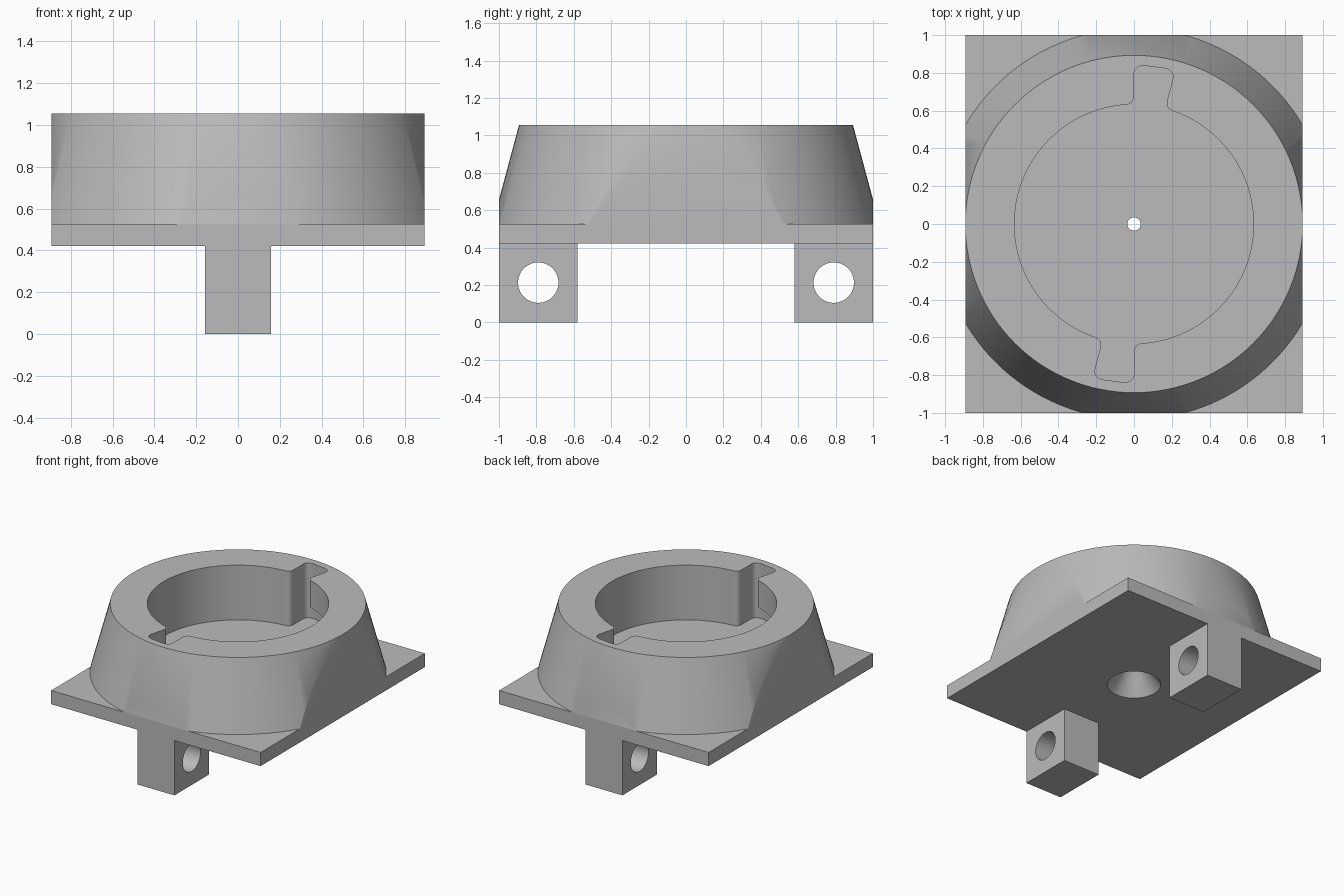
import bpy
import bmesh
from math import radians, cos, sin
from mathutils import Vector

HALF_X = 0.893
PLATE_LOW, PLATE_TOP, TOP = 0.422, 0.527, 1.055
FLOOR = 0.633
BORE, SLOT = 0.633, 0.84

old = bpy.data.objects.get("Cube")
if old:
    bpy.data.objects.remove(old, do_unlink=True)

grey = bpy.data.materials.new("plain grey")
grey.use_nodes = True
colour = (0.5, 0.5, 0.5, 1)
grey.diffuse_color = colour
grey.node_tree.nodes["Principled BSDF"].inputs["Base Color"].default_value = colour


def finish(name, bm):
    bmesh.ops.recalc_face_normals(bm, faces=bm.faces)
    mesh = bpy.data.meshes.new(name)
    bm.to_mesh(mesh)
    bm.free()
    mesh.materials.append(grey)
    obj = bpy.data.objects.new(name, mesh)
    bpy.context.collection.objects.link(obj)
    return obj


def prism(name, points, low, high):
    bm = bmesh.new()
    face = bm.faces.new([bm.verts.new((p[0], p[1], low)) for p in points])
    top = bmesh.ops.extrude_face_region(bm, geom=[face])["geom"]
    verts = [v for v in top if isinstance(v, bmesh.types.BMVert)]
    bmesh.ops.translate(bm, verts=verts, vec=(0, 0, high - low))
    return finish(name, bm)


def box(name, x, y0, y1, z0, z1):
    return prism(name, [(-x, y0), (x, y0), (x, y1), (-x, y1)], z0, z1)


def cone(name, r_low, r_high, low, high, sides=128):
    bm = bmesh.new()
    bmesh.ops.create_cone(bm, cap_ends=True, segments=sides,
                          radius1=r_low, radius2=r_high, depth=high - low)
    bmesh.ops.translate(bm, verts=bm.verts, vec=(0, 0, (low + high) / 2))
    return finish(name, bm)


def boolean(obj, cutter, operation="DIFFERENCE"):
    cutter.hide_render = True
    mod = obj.modifiers.new("cut", "BOOLEAN")
    mod.object, mod.operation, mod.solver = cutter, operation, "EXACT"
    select(obj)
    bpy.ops.object.modifier_apply(modifier=mod.name)
    bpy.data.objects.remove(cutter, do_unlink=True)


def select(obj):
    bpy.ops.object.select_all(action="DESELECT")
    obj.select_set(True)
    bpy.context.view_layer.objects.active = obj


def polar(r, degrees):
    return Vector((r * cos(radians(degrees)), r * sin(radians(degrees))))


def arc(r, start, end, steps):
    return [polar(r, start + (end - start) * i / steps) for i in range(steps + 1)]


def rounded(a, corner, b, steps=6):
    ts = [i / steps for i in range(steps + 1)]
    return [a * (1 - t) ** 2 + corner * 2 * t * (1 - t) + b * t * t for t in ts]


def pocket_outline():
    # round bore with two opposite filleted key slots
    points = []
    for turn in (0, 180):
        right, left = 75 + turn, 90 + turn
        soft = 0.05
        points += rounded(polar(BORE, right - 4), polar(BORE, right), polar(BORE + soft, right))
        points += rounded(polar(SLOT - soft, right), polar(SLOT, right), polar(SLOT, right + 4))
        points += rounded(polar(SLOT, left - 4), polar(SLOT, left), polar(SLOT - soft, left))
        points += rounded(polar(BORE + soft, left), polar(BORE, left), polar(BORE, left + 4))
        points += arc(BORE, left + 4, right + 176, 64)[1:-1]
    return points


def drill():
    # tapered centre hole, wide at the underside
    taper = (0.19 - 0.035) / (FLOOR - PLATE_LOW)
    extra = 0.02
    return cone("drill", 0.19 + taper * extra, 0.035 - taper * extra,
                PLATE_LOW - extra, FLOOR + extra, 64)


# tapered ring housing, trimmed flush with the plate edges
housing = cone("ring_housing", 1.035, HALF_X, PLATE_TOP, TOP)
boolean(housing, box("trim", HALF_X, -1, 1, 0, 2), "INTERSECT")
boolean(housing, prism("pocket", pocket_outline(), FLOOR, TOP + 0.1))

# locking grooves running sideways from each slot
for turn in (0, 180):
    sector = arc(SLOT - 0.005, 15 + turn, 82 + turn, 32) + arc(0.5, 82 + turn, 15 + turn, 16)
    boolean(housing, prism("groove", sector, FLOOR, 0.845))
boolean(housing, drill())

# base plate
plate = box("base_plate", HALF_X, -1, 1, PLATE_LOW, PLATE_TOP)
boolean(plate, drill())
parts = [housing, plate]

# mounting lugs with cross holes
for name, side in (("front_lug", -1), ("back_lug", 1)):
    y0, y1 = sorted((side, side * 0.58))
    lug = box(name, 0.158, y0, y1, 0, PLATE_LOW)
    pin = cone("pin", 0.108, 0.108, -0.5, 0.5, 64)
    pin.rotation_euler.y = radians(90)
    pin.location = (0, side * 0.79, 0.213)
    bpy.context.view_layer.update()
    boolean(lug, pin)
    parts.append(lug)

for part in parts:
    select(part)
    bpy.ops.object.shade_smooth_by_angle(angle=radians(30))
